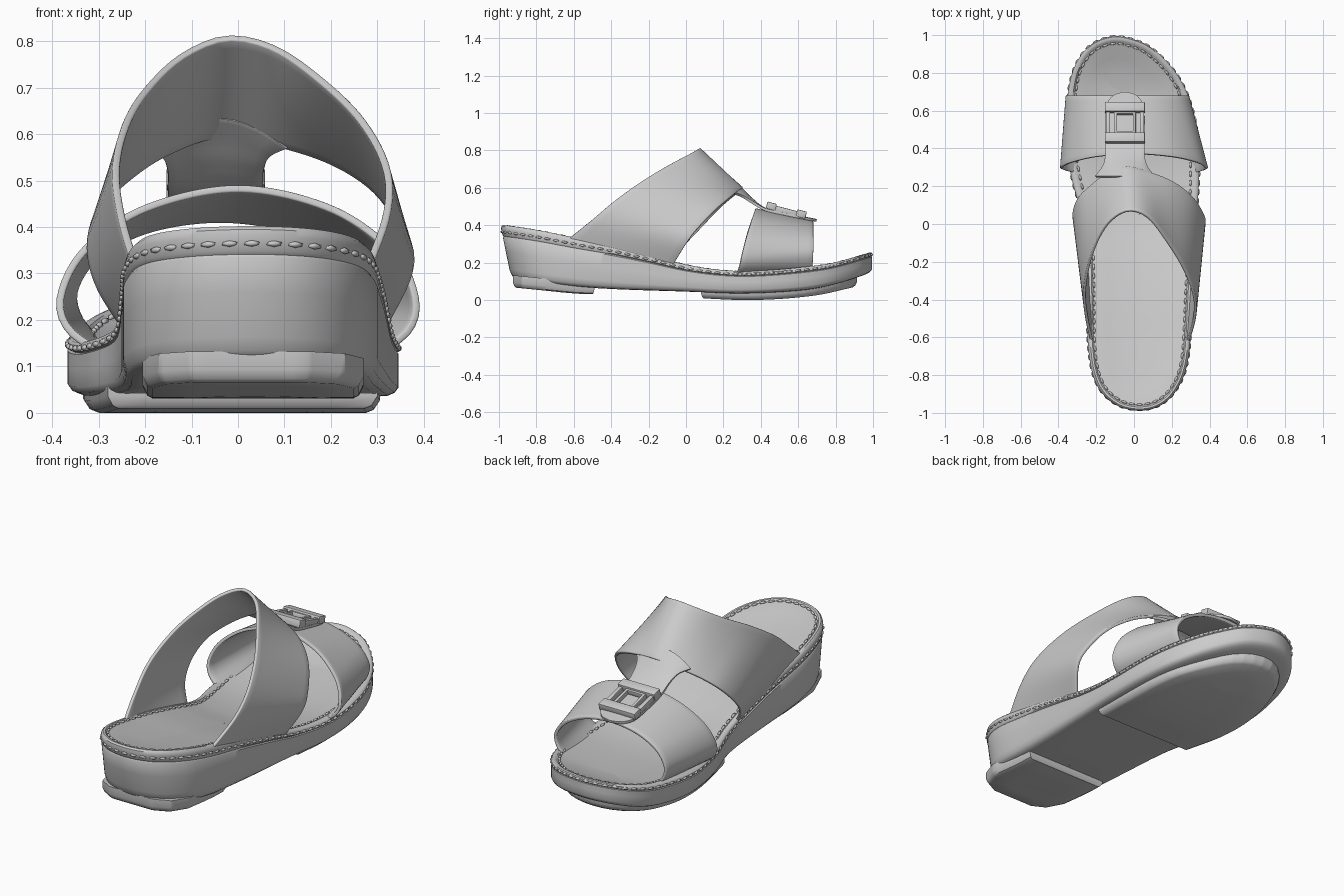
import bpy, bmesh, math
from mathutils import Vector, Matrix


def spline(pts, n, closed=False):
    """Catmull-Rom curve resampled to n points of equal spacing."""
    p = [Vector(q) for q in pts]
    m = len(p)
    dense = []
    for i in range(m if closed else m - 1):
        b, c = p[i], p[(i + 1) % m]
        a = p[i - 1] if (closed or i > 0) else b * 2 - c
        d = p[(i + 2) % m] if (closed or i + 2 < m) else c * 2 - b
        for k in range(24):
            t = k / 24
            dense.append(0.5 * (2 * b + (c - a) * t + (2 * a - 5 * b + 4 * c - d) * t * t
                                + (3 * b - a - 3 * c + d) * t ** 3))
    dense.append(dense[0] if closed else p[-1])
    acc = [0]
    for a, b in zip(dense, dense[1:]):
        acc.append(acc[-1] + (b - a).length)
    out, j = [], 0
    for i in range(n):
        s = acc[-1] * i / (n if closed else n - 1)
        while j < len(dense) - 2 and acc[j + 1] < s:
            j += 1
        out.append(dense[j].lerp(dense[j + 1], (s - acc[j]) / max(acc[j + 1] - acc[j], 1e-9)))
    return out


def curve_fn(pts):
    s = spline(pts, 120)

    def f(y):
        if y <= s[0][0]:
            return s[0][1]
        for a, b in zip(s, s[1:]):
            if y <= b[0]:
                return a[1] + (b[1] - a[1]) * (y - a[0]) / (b[0] - a[0])
        return s[-1][1]
    return f


def make(name, bm, angle=40):
    bmesh.ops.recalc_face_normals(bm, faces=bm.faces)
    me = bpy.data.meshes.new(name)
    bm.to_mesh(me)
    bm.free()
    ob = bpy.data.objects.new(name, me)
    bpy.context.collection.objects.link(ob)
    bpy.ops.object.select_all(action='DESELECT')
    ob.select_set(True)
    bpy.context.view_layer.objects.active = ob
    bpy.ops.object.shade_smooth_by_angle(angle=math.radians(angle))
    return ob


def grid(name, rows, closed, angle=40):
    bm = bmesh.new()
    vs = [[bm.verts.new(p) for p in r] for r in rows]
    n = len(rows[0])
    for a, b in zip(vs, vs[1:]):
        for i in range(n if closed else n - 1):
            j = (i + 1) % n
            bm.faces.new((a[i], a[j], b[j], b[i]))
    return make(name, bm, angle)


def placer(bot, top, mid, y0, y1, shear=0):
    """Maps an outline point to a ring: t moves it to the spine, f from bottom to top."""
    def place(p, t, f, dz):
        q = Vector((p.x, p.y)).lerp(Vector((mid(p.y), min(max(p.y, y0), y1))), t)
        z = bot(q.y) * (1 - f) + top(q.y) * f + dz
        return Vector((q.x, q.y + shear * (1 - f) * min(1, max(0, (-q.y - 0.6) / 0.4)), z))
    return place


# Sole body with rounded rim and dished footbed
outline = spline([(0.03, -0.993), (0.15, -0.96), (0.24, -0.86), (0.29, -0.7), (0.31, -0.4), (0.33, 0),
                  (0.345, 0.25), (0.34, 0.45), (0.305, 0.63), (0.23, 0.79), (0.11, 0.92), (0, 0.977),
                  (-0.12, 0.993), (-0.24, 0.94), (-0.32, 0.82), (-0.355, 0.65), (-0.365, 0.45),
                  (-0.325, 0.22), (-0.265, 0), (-0.25, -0.3), (-0.243, -0.65), (-0.2, -0.85),
                  (-0.1, -0.96)], 192, True)
top = curve_fn([(-1, 0.405), (-0.8, 0.375), (-0.6, 0.335), (-0.4, 0.295), (-0.2, 0.245), (0, 0.19),
                (0.2, 0.16), (0.4, 0.157), (0.7, 0.185), (0.85, 0.215), (1, 0.26)])
bot = curve_fn([(-1, 0.115), (-0.5, 0.065), (0, 0.045), (0.3, 0.035), (0.6, 0.05), (0.8, 0.085), (1, 0.15)])
mid = curve_fn([(-1, 0.03), (-0.6, 0.027), (0, 0.03), (0.3, 0.0), (0.6, -0.03), (0.8, -0.06), (1, -0.11)])
sole = placer(bot, top, mid, -0.72, 0.7, 0.06)
rings = [(1, 0, 0), (0.5, 0, 0), (0.15, 0, 0), (0.07, 0.015, 0), (0.025, 0.07, 0), (0, 0.17, 0), (0, 0.5, 0),
         (0, 0.76, 0), (0.018, 0.785, 0), (0, 0.81, 0), (0, 0.92, 0), (0.015, 0.97, 0), (0.05, 1, 0),
         (0.09, 1, 0), (0.12, 1, -0.008), (0.18, 1, -0.008), (0.4, 1, -0.018), (0.7, 1, -0.025), (1, 1, -0.027)]
grid("sole_body", [[sole(p, *r) for p in outline] for r in rings], True)

# Stitch rows on the side wall and on the footbed rim
for name, t, f, dz in (("side_stitching", 0.0, 0.865, 0), ("rim_stitching", 0.135, 1, -0.005)):
    bm = bmesh.new()
    pts = [sole(p, t, f, dz) for p in outline]
    for i in range(0, 192, 2):
        d = (pts[(i + 1) % 192] - pts[i - 1]).normalized()
        m = Matrix.Translation(pts[i]) @ d.to_track_quat('X', 'Z').to_matrix().to_4x4()
        bmesh.ops.create_icosphere(bm, subdivisions=1, radius=1,
                                   matrix=m @ Matrix.Diagonal((0.019, 0.007, 0.007, 1)))
    make(name, bm, 80)


# Outsole pads under the heel and the forefoot
def pad(name, pts, profile, y0, y1, cx):
    seq = []
    for a, b in zip(pts, pts[1:] + pts[:1]):
        a, b = Vector(a), Vector(b)
        seq += [a.lerp(b, k / 8) for k in range(8)]
    low = curve_fn(profile)
    pl = placer(low, lambda y: low(y) + 0.065, lambda y: cx, y0, y1)
    rr = [(1, 0, 0), (0.5, 0, 0), (0.09, 0, 0), (0.04, 0.1, 0), (0.0, 0.4, 0), (0, 1, 0), (1, 1, 0)]
    grid(name, [[pl(p, *r) for p in seq] for r in rr], True, 35)


pad("heel_pad", [(-0.205, -0.49), (-0.205, -0.78), (-0.17, -0.88), (-0.1, -0.925), (0.15, -0.925),
                 (0.23, -0.88), (0.27, -0.78), (0.27, -0.49)],
    [(-1, 0.075), (-0.8, 0.055), (-0.58, 0.034), (-0.4, 0.03)], -0.75, -0.6, 0.03)
fore = spline([(0.3, 0.08), (0.305, 0.3), (0.29, 0.5), (0.24, 0.66), (0.13, 0.81), (0.02, 0.89), (-0.11, 0.915),
               (-0.22, 0.87), (-0.29, 0.75), (-0.33, 0.55), (-0.325, 0.35), (-0.28, 0.08)], 36)
pad("forefoot_pad", [tuple(p) for p in fore],
    [(0, 0.015), (0.15, 0.006), (0.3, 0.0), (0.45, 0.003), (0.6, 0.014), (0.75, 0.035), (1, 0.095)], 0.25, 0.65, -0.02)


# Leather straps, each ruled between a rear and a front arch
def thicken(ob, th):
    m = ob.modifiers.new("thickness", 'SOLIDIFY')
    m.thickness, m.offset = th, 0
    b = ob.modifiers.new("edge", 'BEVEL')
    b.width, b.segments, b.limit_method = 0.004, 2, 'ANGLE'
    b.angle_limit = math.radians(50)


def strap(name, rear, front):
    a, b = spline(rear, 64), spline(front, 64)
    thicken(grid(name, [[p.lerp(q, k / 12) for p, q in zip(a, b)] for k in range(13)], False), 0.016)


strap("instep_strap",
      [(-0.215, -0.66, 0.30), (-0.25, -0.5, 0.42), (-0.262, -0.36, 0.53), (-0.235, -0.2, 0.635),
       (-0.18, -0.06, 0.715), (-0.11, 0.03, 0.775), (-0.02, 0.07, 0.808), (0.08, 0.03, 0.785),
       (0.18, -0.1, 0.715), (0.265, -0.24, 0.63), (0.318, -0.38, 0.53), (0.32, -0.5, 0.43), (0.275, -0.66, 0.30)],
      [(-0.235, -0.08, 0.17), (-0.3, -0.02, 0.275), (-0.318, 0.06, 0.365), (-0.29, 0.14, 0.45),
       (-0.23, 0.2, 0.51), (-0.15, 0.26, 0.56), (-0.045, 0.3, 0.595), (0.07, 0.275, 0.58),
       (0.2, 0.225, 0.54), (0.3, 0.15, 0.475), (0.36, 0.06, 0.38), (0.368, 0.0, 0.3), (0.305, -0.08, 0.17)])
strap("toe_strap",
      [(-0.29, 0.265, 0.125), (-0.365, 0.285, 0.18), (-0.382, 0.3, 0.25), (-0.33, 0.325, 0.35), (-0.2, 0.355, 0.44),
       (0, 0.37, 0.483), (0.2, 0.355, 0.44), (0.335, 0.325, 0.345), (0.382, 0.3, 0.25), (0.37, 0.285, 0.18),
       (0.3, 0.265, 0.125)],
      [(-0.3, 0.675, 0.15), (-0.345, 0.677, 0.21), (-0.35, 0.68, 0.27), (-0.3, 0.68, 0.34), (-0.19, 0.68, 0.395),
       (-0.04, 0.68, 0.416), (0.11, 0.68, 0.395), (0.225, 0.68, 0.34), (0.28, 0.68, 0.27), (0.275, 0.677, 0.21),
       (0.235, 0.675, 0.15)])

# Tongue running from the instep strap through the buckle: y, z, half width, droop
path = spline([(0.25, 0.638, 0.155, 0.065), (0.3, 0.59, 0.118, 0.035), (0.35, 0.54, 0.104, 0.015),
               (0.42, 0.488, 0.102, 0.003), (0.52, 0.464, 0.102, 0.003), (0.61, 0.445, 0.1, 0.003),
               (0.655, 0.435, 0.085, 0.002), (0.685, 0.429, 0.052, 0.001), (0.698, 0.426, 0.004, 0)], 40)
thicken(grid("buckle_tongue", [[(-0.048 + w * u / 5, y, z - d * (u / 5) ** 2) for u in range(-5, 6)]
                               for y, z, w, d in path], False), 0.014)

# Buckle: two cross bars joined by outer and inner posts
bm = bmesh.new()
base = Matrix.Translation((-0.048, 0.535, 0.475)) @ Matrix.Rotation(-math.atan(0.26), 4, 'X')
boxes = [(0, s * 0.083, 0.006, 0.212, 0.052, 0.038) for s in (-1, 1)]
for s in (-1, 1):
    boxes += [(s * 0.09, 0, 0, 0.022, 0.15, 0.03), (s * 0.05, 0, 0.002, 0.016, 0.15, 0.026)]
boxes += [(0, s * 0.053, 0.002, 0.1, 0.014, 0.026) for s in (-1, 1)]
for x, y, z, a, b, c in boxes:
    bmesh.ops.create_cube(bm, size=1, matrix=base @ Matrix.Translation((x, y, z)) @ Matrix.Diagonal((a, b, c, 1)))
bmesh.ops.bevel(bm, geom=bm.edges[:], offset=0.004, segments=2, affect='EDGES', profile=0.5)
make("buckle_frame", bm, 35)
